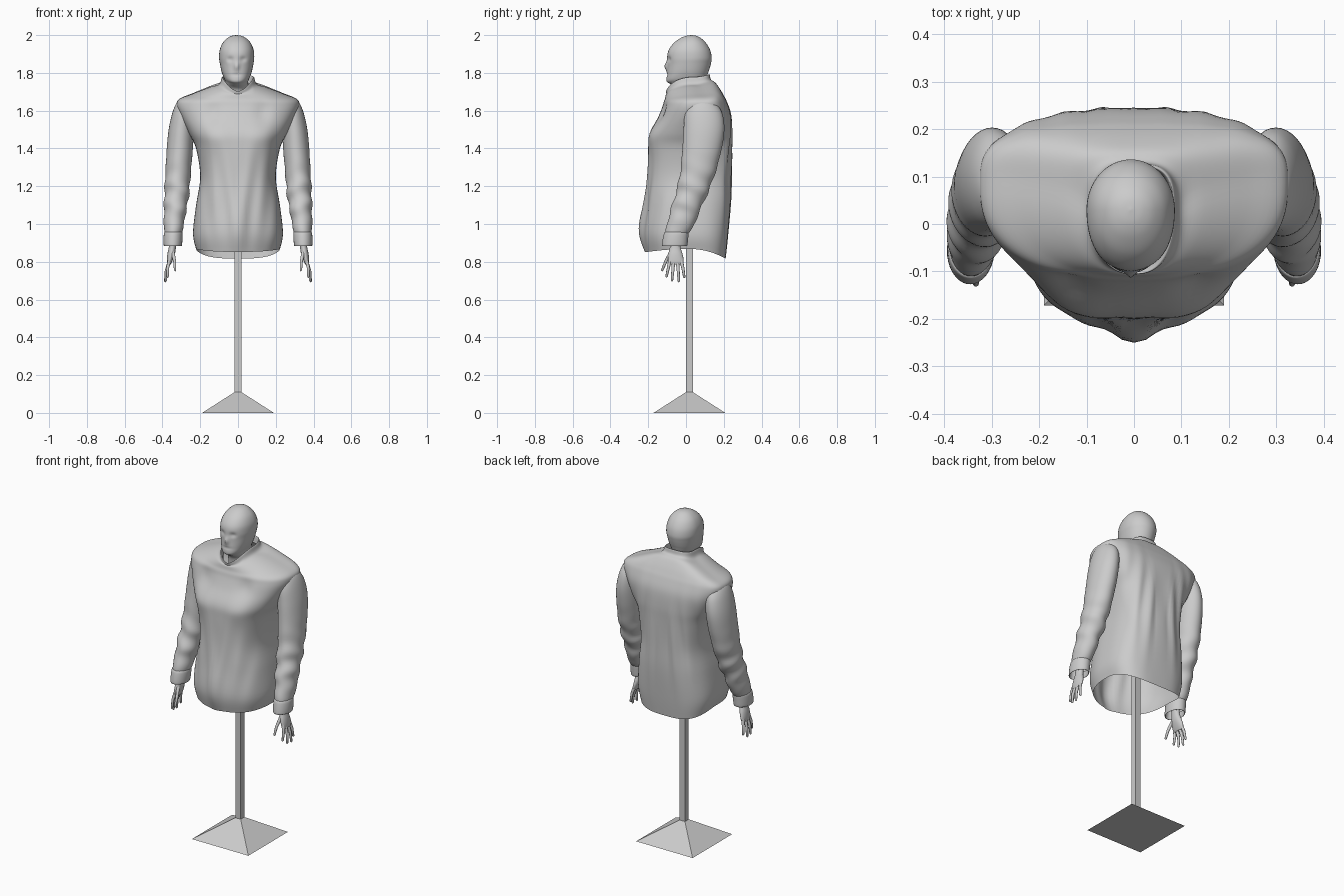
import bpy, math
from math import sin, cos, pi, exp


def gauss(v, width):
    return exp(-(v / width) ** 2)


def catmull(a, b, c, d, t):
    return [0.5 * (2 * q + (r - p) * t + (2 * p - 5 * q + 4 * r - s) * t * t
                   + (3 * q - p - 3 * r + s) * t ** 3) for p, q, r, s in zip(a, b, c, d)]


def add_mirror(ob):
    ob.modifiers.new("Mirror", 'MIRROR')


def loft(name, rings, seg=64, steps=5, n_front=2.0, n_back=2.0, warp=None, caps=False):
    """Ring: z front, z side, z back, centre x, centre y, half width, y front, y back."""
    path = []
    last = len(rings) - 1
    for i in range(last):
        quad = [rings[max(0, min(last, j))] for j in range(i - 1, i + 3)]
        path += [catmull(*quad, k / steps) for k in range(steps)]
    path.append(rings[-1])
    verts, faces = [], []
    for zf, zs, zb, cx, cy, w, yf, yb in path:
        for k in range(seg):
            t = 2 * pi * k / seg
            c, s = cos(t), sin(t)
            n = n_front if s < 0 else n_back
            x = math.copysign(w * abs(c) ** (2 / n), c)
            e = abs(s) ** (2 / n)
            y = cy + e * ((yf if s < 0 else yb) - cy)
            z = zs + e * e * ((zf if s < 0 else zb) - zs)
            p = (cx + x, y, z)
            verts.append(warp(*p) if warp else p)
    for r in range(len(path) - 1):
        for k in range(seg):
            m = (k + 1) % seg
            faces.append((r * seg + k, r * seg + m, (r + 1) * seg + m, (r + 1) * seg + k))
    if caps:
        top = (len(path) - 1) * seg
        faces.append(tuple(reversed(range(seg))))
        faces.append(tuple(range(top, top + seg)))
    mesh = bpy.data.meshes.new(name)
    mesh.from_pydata(verts, [], faces)
    mesh.polygons.foreach_set("use_smooth", [True] * len(mesh.polygons))
    ob = bpy.data.objects.new(name, mesh)
    bpy.context.collection.objects.link(ob)
    return ob


# Stand: flat pyramid base and square post
bpy.ops.mesh.primitive_cone_add(vertices=4, radius1=0.19 * 2 ** 0.5, radius2=0.018 * 2 ** 0.5,
                                depth=0.11, location=(0, 0.018, 0.055), rotation=(0, 0, pi / 4))
bpy.context.object.name = "stand_base"
bpy.ops.mesh.primitive_cube_add(size=1, location=(0, 0.018, 0.895))
post = bpy.context.object
post.name = "stand_post"
post.scale = (0.036, 0.036, 1.59)


# Shirt body: hem, waist, chest, shoulders, standing collar
def shirt_warp(x, y, z):
    if y < 0:
        y -= 0.028 * gauss(x, 0.05) * gauss(z - 1.0, 0.16)                # front placket ridge
        y += 0.012 * gauss(abs(x) - 0.13, 0.04) * gauss(z - 1.59, 0.05)   # hollow above chest
        y -= 0.012 * gauss(abs(x) - 0.13, 0.06) * gauss(z - 1.45, 0.07)   # chest
        y += 0.004 * sin(70 * abs(x) - 9 * z) * gauss(z - 1.15, 0.25) * min(1, -y / 0.1)
        z -= 0.028 * max(0, 1 - abs(x) / 0.08) * gauss(z - 1.725, 0.03)   # collar opening
    elif y > 0.1:
        y += 0.006 * cos(75 * abs(x) + 5 * (z - 1.2)) * gauss(z - 1.3, 0.25) * min(1, (y - 0.1) / 0.1)
    return x, y, z


loft("shirt_body", [
    (0.852, 0.868, 0.817, 0, 0.02, 0.222, -0.205, 0.21),
    (0.95, 0.95, 0.93, 0, 0.02, 0.238, -0.222, 0.222),
    (1.10, 1.10, 1.10, 0, 0.02, 0.222, -0.21, 0.235),
    (1.25, 1.25, 1.25, 0, 0.03, 0.2, -0.204, 0.238),
    (1.40, 1.40, 1.40, 0, 0.04, 0.222, -0.2, 0.242),
    (1.48, 1.48, 1.49, 0, 0.05, 0.26, -0.192, 0.244),
    (1.56, 1.57, 1.58, 0, 0.07, 0.305, -0.15, 0.238),
    (1.615, 1.628, 1.645, 0, 0.085, 0.325, -0.127, 0.217),
    (1.645, 1.662, 1.68, 0, 0.085, 0.31, -0.118, 0.2),
    (1.665, 1.69, 1.715, 0, 0.08, 0.24, -0.111, 0.18),
    (1.69, 1.725, 1.748, 0, 0.06, 0.15, -0.107, 0.156),
    (1.705, 1.74, 1.765, 0, 0.03, 0.1, -0.103, 0.132),
    (1.727, 1.775, 1.79, 0, 0.03, 0.086, -0.106, 0.126),
    (1.723, 1.771, 1.786, 0, 0.03, 0.08, -0.098, 0.12),
    (1.69, 1.73, 1.75, 0, 0.03, 0.078, -0.085, 0.115),
], seg=96, n_front=2.45, n_back=3.1, warp=shirt_warp)


# Sleeves: centre x, centre y, z, half width, half depth
def sleeve_warp(x, y, z):
    fade = gauss(z - 1.14, 0.15)
    x += 0.004 * sin(58 * z + 25 * y) * fade
    y += 0.005 * sin(50 * z - 18 * x) * fade
    return x, y, z


sleeve = [(0.275, 0.088, 1.655, 0.004, 0.01), (0.28, 0.088, 1.65, 0.03, 0.05),
          (0.284, 0.09, 1.632, 0.046, 0.075), (0.29, 0.094, 1.58, 0.06, 0.1),
          (0.30, 0.095, 1.50, 0.067, 0.108), (0.308, 0.085, 1.40, 0.069, 0.104),
          (0.318, 0.06, 1.26, 0.067, 0.092), (0.325, 0.025, 1.15, 0.065, 0.083),
          (0.334, -0.008, 1.06, 0.058, 0.077), (0.341, -0.035, 0.98, 0.051, 0.07),
          (0.343, -0.05, 0.945, 0.044, 0.06)]
cuff = [(0.343, -0.05, 0.958, 0.044, 0.06), (0.343, -0.051, 0.952, 0.049, 0.065),
        (0.344, -0.056, 0.92, 0.05, 0.067), (0.345, -0.06, 0.886, 0.048, 0.067),
        (0.345, -0.06, 0.886, 0.044, 0.062), (0.345, -0.057, 0.92, 0.042, 0.06)]


def tube(name, rows, **kw):
    add_mirror(loft(name, [(z, z, z, x, y, rx, y - ry, y + ry) for x, y, z, rx, ry in rows],
                    seg=40, **kw))


tube("sleeves", sleeve, steps=8, warp=sleeve_warp)
tube("cuffs", cuff, steps=3)

# Hands: palm and spread fingers
tube("palms", [(0.343, -0.055, 0.93, 0.021, 0.027), (0.347, -0.057, 0.88, 0.019, 0.028),
               (0.354, -0.056, 0.84, 0.02, 0.038), (0.362, -0.054, 0.805, 0.015, 0.042),
               (0.366, -0.053, 0.785, 0.009, 0.036)], caps=True)
fingers = [((0.345, -0.08, 0.85), (0.335, -0.108, 0.80), (0.333, -0.126, 0.755)),
           ((0.362, -0.084, 0.81), (0.372, -0.093, 0.77), (0.372, -0.103, 0.722)),
           ((0.364, -0.066, 0.80), (0.38, -0.07, 0.75), (0.382, -0.074, 0.70)),
           ((0.364, -0.045, 0.80), (0.38, -0.041, 0.75), (0.385, -0.038, 0.697)),
           ((0.362, -0.026, 0.81), (0.374, -0.016, 0.765), (0.378, -0.009, 0.718))]
curve = bpy.data.curves.new("fingers", 'CURVE')
curve.dimensions = '3D'
curve.bevel_depth = 0.009
curve.bevel_resolution = 3
curve.use_fill_caps = True
for pts in fingers:
    spline = curve.splines.new('POLY')
    spline.points.add(3)
    tip = [b + (b - a) * 0.1 for a, b in zip(pts[1], pts[2])]
    for point, co, r in zip(spline.points, list(pts) + [tip], (1.1, 0.9, 0.7, 0.25)):
        point.co = (*co, 1)
        point.radius = r
    spline.use_smooth = True
hand = bpy.data.objects.new("fingers", curve)
bpy.context.collection.objects.link(hand)
add_mirror(hand)


# Head and neck: brow, eye hollows, nose and mouth pressed into the front
def face_warp(x, y, z):
    if y < 0:
        u = x + 0.007
        y -= 0.016 * gauss(u, 0.012) * gauss(z - 1.835, 0.022)
        y += 0.01 * gauss(abs(u) - 0.034, 0.017) * gauss(z - 1.872, 0.014)
        y += 0.004 * gauss(u, 0.028) * gauss(z - 1.79, 0.005)
    return x, y, z


HX = -0.007
loft("head", [
    (1.64, 1.64, 1.64, HX, 0.03, 0.06, -0.035, 0.10),
    (1.71, 1.71, 1.73, HX, 0.03, 0.06, -0.045, 0.105),
    (1.74, 1.75, 1.775, HX, 0.02, 0.06, -0.082, 0.11),
    (1.755, 1.78, 1.80, HX, 0.02, 0.071, -0.102, 0.117),
    (1.79, 1.81, 1.82, HX, 0.02, 0.081, -0.101, 0.124),
    (1.84, 1.85, 1.85, HX, 0.025, 0.089, -0.098, 0.132),
    (1.88, 1.88, 1.88, HX, 0.03, 0.093, -0.1, 0.136),
    (1.92, 1.92, 1.92, HX, 0.03, 0.09, -0.092, 0.128),
    (1.957, 1.957, 1.957, HX, 0.03, 0.075, -0.066, 0.107),
    (1.983, 1.983, 1.983, HX, 0.03, 0.051, -0.031, 0.08),
    (1.996, 1.996, 1.996, HX, 0.03, 0.026, 0.0, 0.056),
    (2.0, 2.0, 2.0, HX, 0.03, 0.001, 0.029, 0.031),
], steps=6, n_front=2.2, warp=face_warp, caps=True)
